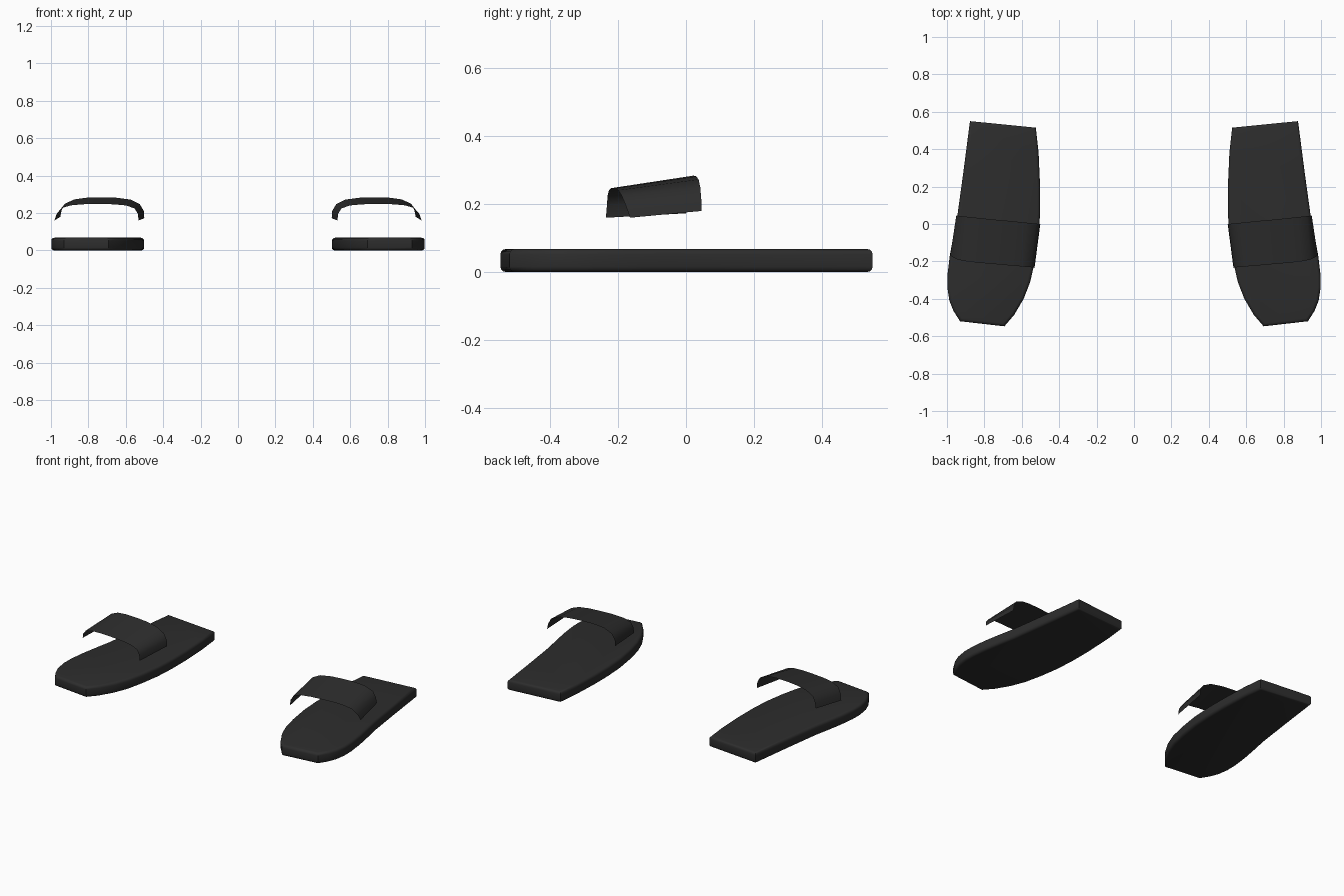
import bpy, bmesh

if "Cube" in bpy.data.objects:
    bpy.data.objects.remove(bpy.data.objects["Cube"])

black = bpy.data.materials.new("black_rubber")
black.diffuse_color = (0.026, 0.026, 0.026, 1)
black.use_nodes = True
black.node_tree.nodes["Principled BSDF"].inputs["Base Color"].default_value = black.diffuse_color


def finish(bm, name, angle):
    me = bpy.data.meshes.new(name)
    bm.to_mesh(me)
    bm.free()
    me.materials.append(black)
    ob = bpy.data.objects.new(name, me)
    bpy.context.collection.objects.link(ob)
    bpy.ops.object.select_all(action='DESELECT')
    ob.select_set(True)
    bpy.context.view_layer.objects.active = ob
    bpy.ops.object.shade_smooth_by_angle(angle=angle)
    return ob


# Sole outline: heel, outer side, toe, inner side
OUTLINE = [(0.525, 0.515), (0.877, 0.55), (0.912, 0.28), (0.945, 0.04),
           (0.965, -0.06), (0.985, -0.17), (0.997, -0.27), (0.998, -0.34),
           (0.987, -0.41), (0.965, -0.465), (0.93, -0.52), (0.693, -0.547),
           (0.64, -0.485), (0.59, -0.4), (0.555, -0.31), (0.53, -0.2),
           (0.51, -0.07), (0.502, 0.06), (0.502, 0.2), (0.51, 0.38)]

# Strap edges from inner side to outer side
FRONT = [(0.532, -0.236, 0.16), (0.535, -0.233, 0.195), (0.553, -0.231, 0.225),
         (0.60, -0.227, 0.241), (0.67, -0.221, 0.247), (0.75, -0.214, 0.248),
         (0.83, -0.207, 0.247), (0.895, -0.2, 0.241), (0.943, -0.19, 0.226),
         (0.97, -0.177, 0.195), (0.982, -0.165, 0.16)]
BACK = [(0.501, 0.0, 0.173), (0.504, 0.0, 0.212), (0.525, 0.002, 0.247),
        (0.575, 0.007, 0.272), (0.65, 0.015, 0.282), (0.73, 0.022, 0.284),
        (0.81, 0.03, 0.282), (0.875, 0.037, 0.273), (0.925, 0.042, 0.25),
        (0.943, 0.045, 0.215), (0.95, 0.046, 0.18)]


def sole(side, label):
    bm = bmesh.new()
    base = bm.faces.new([bm.verts.new((side * x, y, 0)) for x, y in OUTLINE])
    ext = bmesh.ops.extrude_face_region(bm, geom=[base])
    top = [v for v in ext["geom"] if isinstance(v, bmesh.types.BMVert)]
    bmesh.ops.translate(bm, verts=top, vec=(0, 0, 0.068))
    bmesh.ops.recalc_face_normals(bm, faces=bm.faces)
    # Round the top and bottom rims
    rims = [e for e in bm.edges if abs(e.verts[0].co.z - e.verts[1].co.z) < 1e-5]
    bmesh.ops.bevel(bm, geom=rims, offset=0.016, segments=3, profile=0.5,
                    affect='EDGES')
    finish(bm, label + "_sole", 0.7)


def strap(side, label):
    # Open curved band floating over the sole
    bm = bmesh.new()
    a = [bm.verts.new((side * x, y, z)) for x, y, z in FRONT]
    b = [bm.verts.new((side * x, y, z)) for x, y, z in BACK]
    for i in range(len(a) - 1):
        quad = [a[i], a[i + 1], b[i + 1], b[i]]
        bm.faces.new(quad if side > 0 else quad[::-1])
    finish(bm, label + "_strap", 1.0)


for side, label in ((1, "right"), (-1, "left")):
    sole(side, label)
    strap(side, label)
